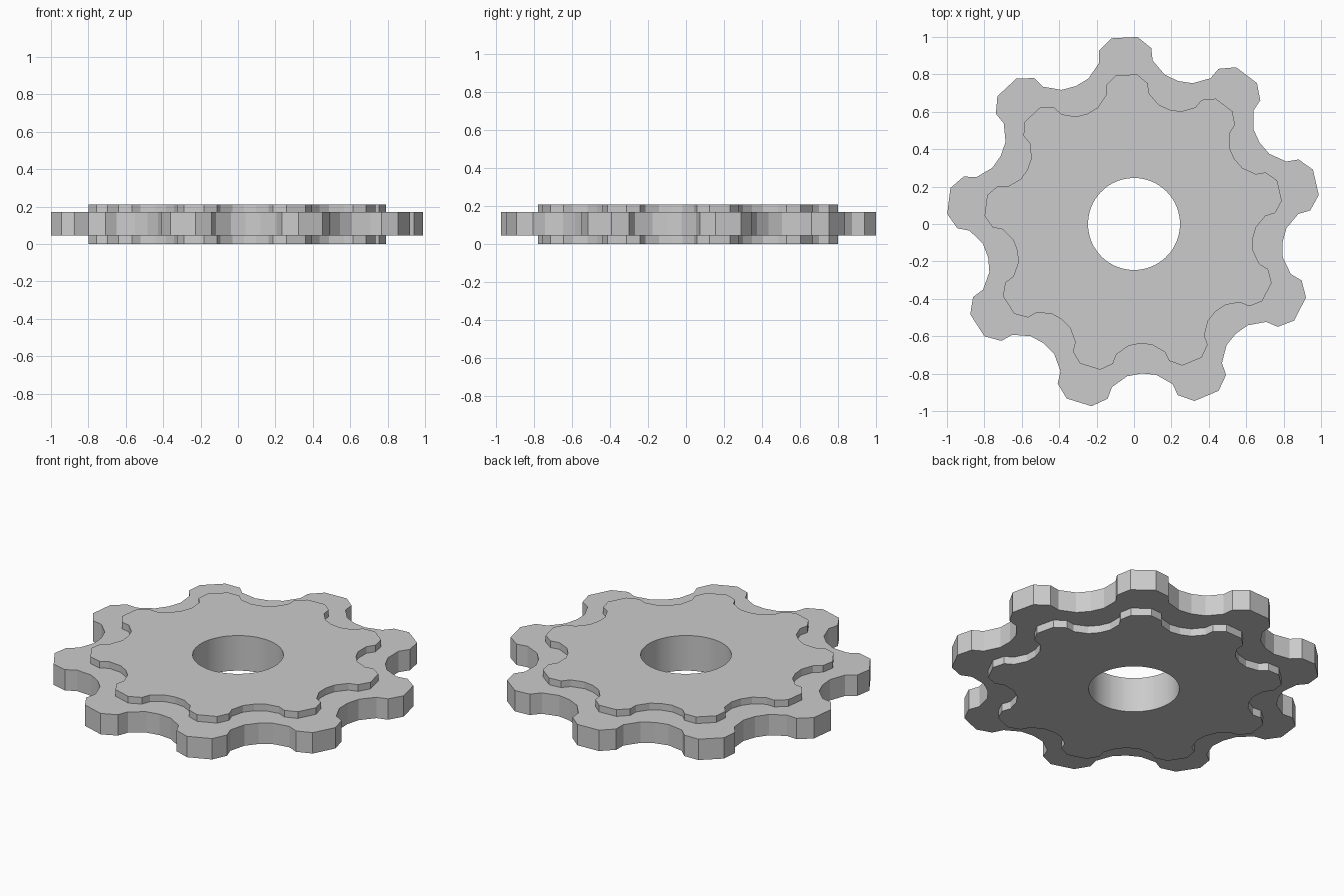
import bpy, bmesh
from math import radians, cos, sin

if "Cube" in bpy.data.objects:
    bpy.data.objects.remove(bpy.data.objects["Cube"])

TEETH = 9
PHASE = 92.9
# One tooth: (angle offset in degrees, radius), from valley to valley
TOOTH = [(-20, 0.80), (-14.5, 0.815), (-9.4, 0.88), (-8.5, 0.945), (-4, 1.0),
         (4, 1.0), (8.5, 0.945), (9.4, 0.88), (14.5, 0.815)]
OUTLINE = [(radians(PHASE + i * 360 / TEETH + a), r)
           for i in range(TEETH) for a, r in TOOTH]

bm = bmesh.new()


def toothed_ring(scale, z):
    return [bm.verts.new((r * scale * cos(a), r * scale * sin(a), z)) for a, r in OUTLINE]


def round_ring(radius, z):
    return [bm.verts.new((radius * cos(a), radius * sin(a), z)) for a, _ in OUTLINE]


# Closed cross-section: bore, lower plate, main toothed body, upper plate
rings = [round_ring(0.246, 0),
         toothed_ring(0.8, 0), toothed_ring(0.8, 0.045),
         toothed_ring(1.0, 0.045), toothed_ring(1.0, 0.17),
         toothed_ring(0.8, 0.17), toothed_ring(0.8, 0.21),
         round_ring(0.246, 0.21)]
n = len(OUTLINE)
for k, lower in enumerate(rings):
    upper = rings[(k + 1) % len(rings)]
    for i in range(n):
        j = (i + 1) % n
        bm.faces.new((lower[i], lower[j], upper[j], upper[i]))
bmesh.ops.recalc_face_normals(bm, faces=bm.faces)

mesh = bpy.data.meshes.new("stepped_gear")
bm.to_mesh(mesh)
bm.free()
gear = bpy.data.objects.new("stepped_gear", mesh)
bpy.context.collection.objects.link(gear)

# Round bore shades smooth, tooth facets stay crisp
bpy.context.view_layer.objects.active = gear
gear.select_set(True)
bpy.ops.object.shade_smooth_by_angle(angle=radians(12))
